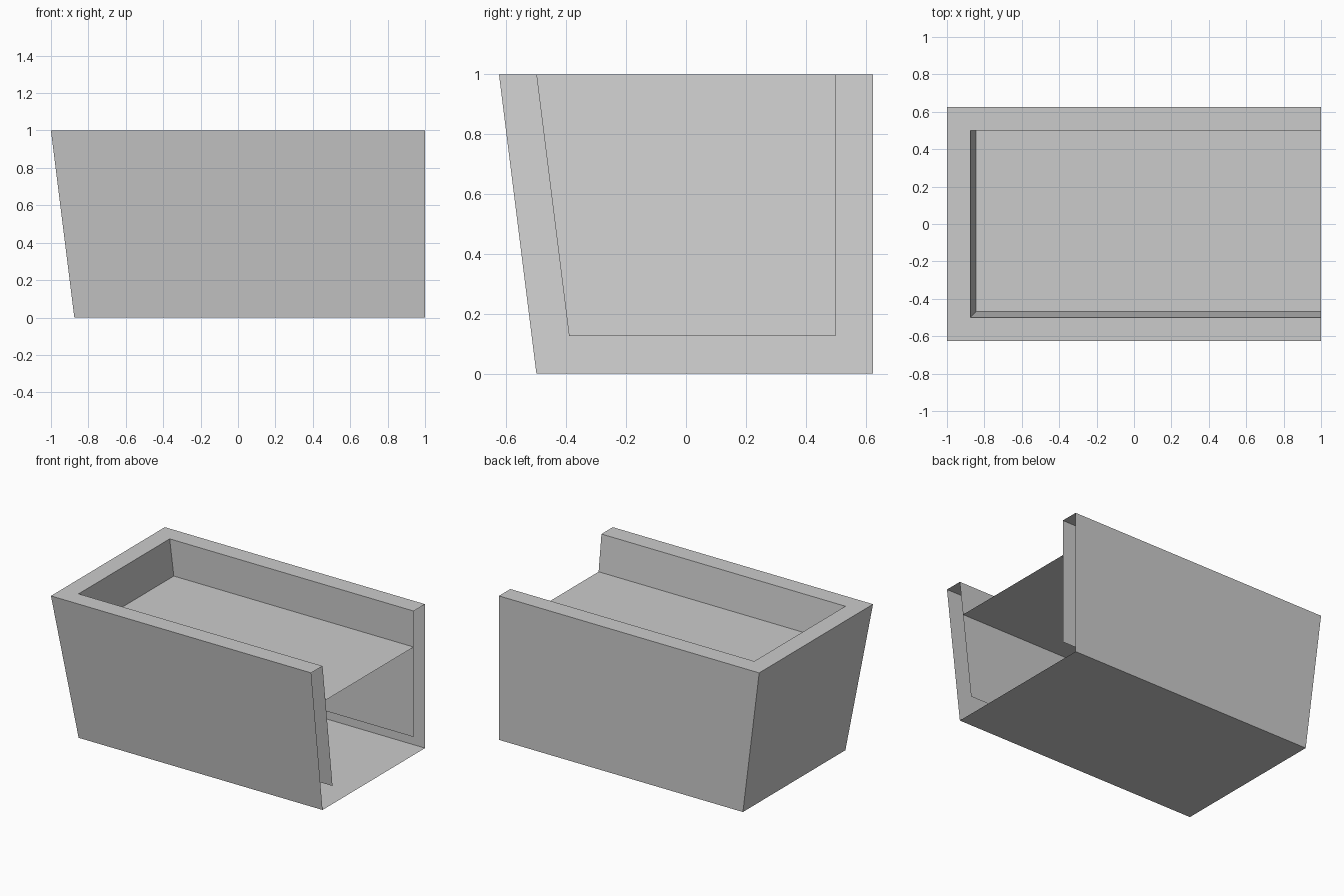
import bpy

if "Cube" in bpy.data.objects:
    bpy.data.objects.remove(bpy.data.objects["Cube"])

grey = bpy.data.materials.new("plain grey")
grey.diffuse_color = (0.6, 0.6, 0.6, 1)
grey.use_nodes = True
grey.node_tree.nodes["Principled BSDF"].inputs["Base Color"].default_value = grey.diffuse_color


def outline(z, inset):
    """Open U path round front, left and back; front and left lean outwards."""
    lean = 0.125 * (1 - z)
    front, left, back = -0.625 + inset + lean, -1 + inset + lean, 0.625 - inset
    return [(1, front, z), (left, front, z), (left, back, z), (1, back, z)]


def make(name, verts, faces):
    mesh = bpy.data.meshes.new(name)
    mesh.from_pydata(verts, [], faces)
    mesh.materials.append(grey)
    obj = bpy.data.objects.new(name, mesh)
    bpy.context.collection.objects.link(obj)
    return obj


def band(name, a, b):
    """Three quads joining two U paths; the right-hand end stays open."""
    return make(name, a + b, [(i, i + 4, i + 5, i + 1) for i in range(3)])


WALL = 0.125
# Outer shell, rim and inner lining
band("outer_walls", outline(0, 0), outline(1, 0))
band("rim", outline(1, 0), outline(1, WALL))
band("inner_walls", outline(1, WALL), outline(WALL, WALL))
# Underside faces down, raised fill surface faces up
make("base", outline(0, 0), [(0, 1, 2, 3)])
make("fill_surface", outline(0.75, WALL), [(3, 2, 1, 0)])
